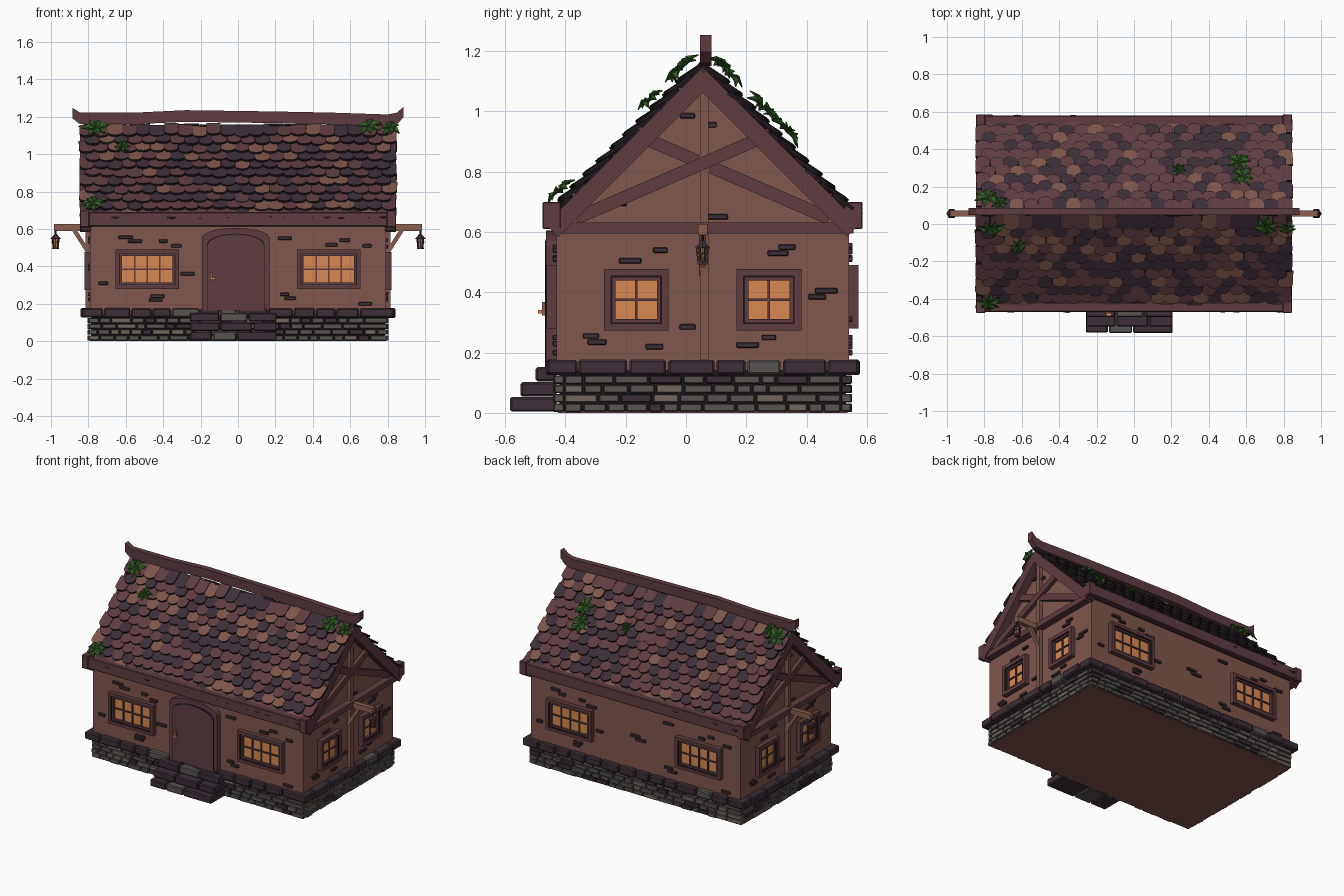
import bpy, bmesh, math, random
from mathutils import Matrix, Vector

random.seed(4)
cube = bpy.data.objects.get("Cube")
if cube:
    bpy.data.objects.remove(cube)

PALETTE = {
    "plaster": (0.22, 0.092, 0.075), "maroon_wood": (0.112, 0.045, 0.052),
    "dark_slate": (0.046, 0.028, 0.04), "clay": (0.21, 0.09, 0.068),
    "grey_stone": (0.095, 0.088, 0.08), "pale_stone": (0.17, 0.135, 0.115),
    "outline": (0.014, 0.009, 0.012), "amber_glass": (0.68, 0.25, 0.085),
    "leaf_green": (0.036, 0.11, 0.02), "light_wood": (0.26, 0.11, 0.08),
}
MATS, IDX = [], {}
for name, rgb in PALETTE.items():
    m = bpy.data.materials.new(name)
    m.use_nodes = True
    m.diffuse_color = (*rgb, 1)
    bsdf = m.node_tree.nodes["Principled BSDF"]
    bsdf.inputs["Base Color"].default_value = (*rgb, 1)
    bsdf.inputs["Roughness"].default_value = 0.9
    IDX[name] = len(MATS)
    MATS.append(m)

T = Matrix.Translation
R = Matrix.Rotation
ID = Matrix.Identity(4)
CY = 0.055                      # centre line of the house
HX, HY = 0.79, 0.485            # wall half sizes


def finish(bm, name, bevel=0):
    bmesh.ops.recalc_face_normals(bm, faces=bm.faces)
    me = bpy.data.meshes.new(name)
    bm.to_mesh(me)
    bm.free()
    for m in MATS:
        me.materials.append(m)
    ob = bpy.data.objects.new(name, me)
    bpy.context.collection.objects.link(ob)
    if bevel:
        mod = ob.modifiers.new("Bevel", 'BEVEL')
        mod.width, mod.segments = bevel, 1
    return ob


def paint(verts, mat):
    for f in {f for v in verts for f in v.link_faces}:
        f.material_index = IDX[mat]


def box(bm, size, loc, mat, M=ID):
    r = bmesh.ops.create_cube(bm, size=1, matrix=M @ T(loc) @ Matrix.Diagonal((*size, 1)))
    paint(r["verts"], mat)


def strut(bm, p, q, depth, width, mat, M=ID):
    p, q = Vector(p), Vector(q)
    rot = (q - p).to_track_quat('Z', 'Y').to_matrix().to_4x4()
    box(bm, (depth, width, (q - p).length), (0, 0, 0), mat, M @ T((p + q) / 2) @ rot)


def cone(bm, r1, r2, h, loc, mat, M, seg=6):
    r = bmesh.ops.create_cone(bm, cap_ends=True, segments=seg, radius1=r1, radius2=r2,
                              depth=h, matrix=M @ T(loc))
    paint(r["verts"], mat)


def prism(bm, pts, y0, y1, mat, M=ID, rim=None):
    a = [bm.verts.new(M @ Vector((x, y0, z))) for x, z in pts]
    b = [bm.verts.new(M @ Vector((x, y1, z))) for x, z in pts]
    for cap in (a, b[::-1]):
        bm.faces.new(cap).material_index = IDX[mat]
    for i in range(len(a)):
        j = (i + 1) % len(a)
        bm.faces.new((a[j], a[i], b[i], b[j])).material_index = IDX[rim or mat]


def side(deg, dist):
    """Frame on one side of the house: local -y points outward."""
    return T((0, CY, 0)) @ R(math.radians(deg), 4, 'Z') @ T((0, -dist, 0))


FRONT, BACK, RIGHT, LEFT = side(0, HY), side(180, HY), side(90, HX), side(-90, HX)
GABLES = (RIGHT, LEFT)

# Walls with gables
bm = bmesh.new()
prism(bm, [(-HY, 0.14), (HY, 0.14), (HY, 0.625), (0, 1.11), (-HY, 0.625)],
      -HX, HX, "plaster", T((0, CY, 0)) @ R(math.pi / 2, 4, 'Z'))
finish(bm, "walls")

# Foundation core and floor
bm = bmesh.new()
box(bm, (1.57, 0.95, 0.14), (0, CY, 0.075), "outline")
box(bm, (1.58, 0.96, 0.006), (0, CY, 0.003), "plaster")
finish(bm, "foundation_core")


# Stone courses around the foundation
def run(bm, M, half, z, h, depth, lo, hi, choice, jitter):
    x = -half
    while x < half - 0.001:
        w = random.uniform(lo, hi)
        if half - x - w < lo:
            w = half - x
        out = random.uniform(0, jitter)
        box(bm, (w - 0.007, depth + out, h - 0.006 + out / 2), (x + w / 2, depth / 2 - out / 2, z + h / 2),
            random.choice(choice), M)
        x += w


def course(bm, hx, hy, z, h, depth, lo, hi, choice, jitter):
    for deg, dist, half in ((0, hy, hx), (180, hy, hx), (90, hx, hy - depth), (-90, hx, hy - depth)):
        run(bm, side(deg, dist), half, z, h, depth, lo, hi, choice, jitter)


GREYS = ["grey_stone"] * 6 + ["pale_stone"] * 2 + ["dark_slate"] * 2
CAPS = ["dark_slate"] * 6 + ["grey_stone"]
bm = bmesh.new()
for k in range(4):
    course(bm, 0.8, HY + 0.005, 0.002 + k * 0.031, 0.031, 0.03, 0.045, 0.115, GREYS, 0.006)
finish(bm, "foundation_bricks", 0.003)
bm = bmesh.new()
course(bm, 0.835, 0.515, 0.124, 0.054, 0.1, 0.09, 0.17, CAPS, 0.008)
finish(bm, "cap_stones", 0.007)

# Front steps
bm = bmesh.new()
for k, y in enumerate((-0.58, -0.545, -0.495)):
    M = T((-0.025, y, 0))
    run(bm, M, 0.235, 0.002 + k * 0.05, 0.052, -0.43 - y, 0.11, 0.18,
        ["dark_slate"] * 2 + ["grey_stone"], 0.004)
finish(bm, "front_steps", 0.006)

# Loose bricks showing through the plaster
LONG = [(-.6, .555), (-.55, .535), (-.33, .51), (-.4, .535), (-.43, .24), (-.44, .22), (-.72, .31),
        (-.27, .36), (.25, .55), (.5, .515), (.57, .54), (.69, .51), (.25, .25), (.28, .23), (.68, .2)]
SHORT = [(-.28, .695), (.05, .65), (-.05, .985), (.02, .955), (-.14, .54), (-.24, .505), (.28, .55),
         (.25, .53), (.41, .405), (.38, .385), (-.05, .285), (-.37, .255), (-.35, .235), (-.16, .22),
         (.22, .25), (.15, .225)]
bm = bmesh.new()
for M, spots in ((FRONT, LONG), (BACK, LONG + [(0, .4), (.04, .38)]), (RIGHT, SHORT), (LEFT, SHORT)):
    for x, z in spots:
        box(bm, (random.uniform(.045, .08), 0.022, 0.018), (x, -0.002, z), "dark_slate", M)
finish(bm, "wall_bricks", 0.003)


# Windows: nested frames, glass and glazing bars
def ring(bm, w, h, t, d, mat, M):
    for s in (-1, 1):
        box(bm, (t, d, h), (s * (w - t) / 2, -d / 2, 0), mat, M)
        box(bm, (w - 2 * t, d, t), (0, -d / 2, s * (h - t) / 2), mat, M)


def window(bm, M, w, h, t, cols):
    ring(bm, w, h, t, 0.032, "maroon_wood", M)
    ring(bm, w - 2 * t, h - 2 * t, 0.004, 0.026, "outline", M)
    ring(bm, w - 2 * t - 0.008, h - 2 * t - 0.008, 0.011, 0.022, "maroon_wood", M)
    gw, gh = w - 2 * t - 0.03, h - 2 * t - 0.03
    box(bm, (gw, 0.008, gh), (0, -0.004, 0), "amber_glass", M)
    for i in range(1, cols):
        box(bm, (0.008, 0.016, gh), (gw * (i / cols - 0.5), -0.008, 0), "maroon_wood", M)
    box(bm, (gw, 0.016, 0.008), (0, -0.008, 0), "maroon_wood", M)


for label, M, u, z, w, h, t, cols in (
        ("front", FRONT, 0.485, 0.385, 0.34, 0.21, 0.02, 4), ("back", BACK, 0.485, 0.385, 0.34, 0.21, 0.02, 4),
        ("right", RIGHT, 0.22, 0.375, 0.215, 0.205, 0.024, 2), ("left", LEFT, 0.22, 0.375, 0.215, 0.205, 0.024, 2)):
    bm = bmesh.new()
    for s in (-1, 1):
        window(bm, M @ T((s * u, 0, z)), w, h, t, cols)
    finish(bm, label + "_windows")


# Arched door
def arch(half, top, rise, bottom=0.165):
    crown = [(half * math.cos(a), top - rise + rise * math.sin(a))
             for a in (math.pi * i / 10 for i in range(1, 10))]
    return [(-half, bottom), (half, bottom), (half, top - rise)] + crown + [(-half, top - rise)]


bm = bmesh.new()
D = FRONT @ T((-0.012, 0, 0))
prism(bm, arch(0.18, 0.605, 0.05), -0.034, 0.01, "maroon_wood", D)
prism(bm, arch(0.155, 0.575, 0.06), -0.036, 0, "outline", D)
prism(bm, arch(0.15, 0.57, 0.06), -0.038, 0, "maroon_wood", D)
box(bm, (0.018, 0.012, 0.045), (-0.13, -0.042, 0.345), "light_wood", D)
box(bm, (0.03, 0.014, 0.012), (-0.122, -0.054, 0.335), "amber_glass", D)
finish(bm, "front_door")

# Gable timbers
bm = bmesh.new()
for M in GABLES:
    for s in (-1, 1):
        strut(bm, (s * 0.5, -0.025, 0.605), (s * -0.012, -0.025, 1.117), 0.058, 0.06, "maroon_wood", M)
        strut(bm, (s * -0.42, -0.018 - s * 0.004, 0.645), (s * 0.225, -0.018 - s * 0.004, 0.925),
              0.024, 0.042, "maroon_wood", M)
    box(bm, (1.0, 0.05, 0.036), (0, -0.022, 0.613), "maroon_wood", M)
    box(bm, (0.028, 0.028, 0.93), (0.005, -0.012, 0.635), "plaster", M)
finish(bm, "gable_timbers")

# Lantern brackets and lanterns
bm = bmesh.new()
for M in GABLES:
    box(bm, (0.032, 0.2, 0.036), (0, -0.095, 0.608), "light_wood", M)
    strut(bm, (0, 0, 0.46), (0, -0.09, 0.6), 0.024, 0.022, "light_wood", M)
finish(bm, "lantern_brackets")
bm = bmesh.new()
for M in GABLES:
    L = M @ T((0, -0.185, 0))
    cone(bm, 0.005, 0.005, 0.03, (0, 0, 0.583), "outline", L)
    cone(bm, 0.028, 0.006, 0.025, (0, 0, 0.56), "dark_slate", L)
    cone(bm, 0.013, 0.018, 0.045, (0, 0, 0.526), "amber_glass", L)
    cone(bm, 0.02, 0.016, 0.012, (0, 0, 0.498), "dark_slate", L)
    for i in range(6):
        c, s = math.cos(i * math.pi / 3), math.sin(i * math.pi / 3)
        strut(bm, (0.014 * c, 0.014 * s, 0.5), (0.02 * c, 0.02 * s, 0.552), 0.006, 0.006, "dark_slate", L)
    cone(bm, 0.021, 0.021, 0.005, (0, 0, 0.53), "dark_slate", L)
finish(bm, "lanterns")

# Roof slabs and eave boards
SLOPES = [T((0, CY, 0)) @ R(a, 4, 'Z') @ T((0, -0.515, 0.635)) @ R(-math.pi / 4, 4, 'X') for a in (0, math.pi)]
bm = bmesh.new()
for M in SLOPES:
    box(bm, (1.67, 0.03, 0.728), (0, 0.015, 0.364), "dark_slate", M)
finish(bm, "roof_slabs")
bm = bmesh.new()
for deg in (0, 180):
    M = side(deg, 0.5)
    box(bm, (1.68, 0.05, 0.075), (0, 0, 0.653), "maroon_wood", M)
    for s in (-1, 1):
        box(bm, (0.05, 0.062, 0.09), (s * 0.82, 0, 0.655), "maroon_wood", M)
finish(bm, "eave_boards", 0.004)

# Rounded roof tiles in staggered rows
MIX = (["maroon_wood"] * 9 + ["dark_slate"] * 7 + ["clay"] * 4,
       ["maroon_wood"] * 12 + ["dark_slate"] * 6 + ["clay"] * 2)
bm = bmesh.new()
for M, mix in zip(SLOPES, MIX):
    for row in range(11):
        for col in range(22):
            w = random.uniform(0.036, 0.041)
            pts = [(-w, 0.1), (-w, 0.022)] + [(-w * math.cos(a), 0.022 - 0.026 * math.sin(a)) for a in
                                             (math.pi * i / 6 for i in range(1, 6))] + [(w, 0.022), (w, 0.1)]
            x = (col - 10.5) * 0.0755 + (0.016 if row % 2 else -0.016)
            tile = M @ T((x, -random.uniform(0.022, 0.03), 0.018 + row * 0.062 + random.uniform(-.008, .008)))
            tile = tile @ R(-0.2, 4, 'X') @ R(random.uniform(-.05, .05), 4, 'Y')
            prism(bm, pts, 0, 0.012, random.choice(mix), tile, "outline")
finish(bm, "roof_tiles")

# Ridge beam, slightly wavy with upturned ends
bm = bmesh.new()
TOP = [(-.885, 1.248), (-.845, 1.222), (-.55, 1.222), (-.28, 1.235), (.2, 1.228), (.5, 1.222),
       (.8, 1.212), (.85, 1.222), (.885, 1.253)]
prism(bm, TOP + [(x, z - 0.062 + 0.006 * (abs(x) > 0.86)) for x, z in reversed(TOP)],
      CY - 0.008, CY + 0.03, "maroon_wood")
finish(bm, "ridge_beam")

# Leaf clumps growing on the roof
CLUMPS = [(0, -.76, .665, .075), (0, -.62, .525, .05), (0, -.78, .1, .065), (0, .7, .68, .07),
          (0, .815, .67, .055), (1, -.56, .38, .07), (1, -.58, .49, .07), (1, -.24, .44, .045),
          (1, .78, .65, .075), (1, .72, .69, .05)]
bm = bmesh.new()
for slope, x, v, size in CLUMPS:
    for i in range(7):
        r = size * random.uniform(0.8, 1.1)
        leaf = SLOPES[slope] @ T((x, -0.045, v)) @ R(i * math.tau / 7 + 0.3, 4, 'Y') @ R(random.uniform(-.1, .4), 4, 'X')
        base, tip, lf, rt, mid = [bm.verts.new(leaf @ Vector(p)) for p in (
            (0, 0, 0), (0, 0.012, r), (-.3 * r, -.012, .5 * r), (.3 * r, -.012, .5 * r), (0, 0, .55 * r))]
        for f in ((base, mid, lf), (mid, tip, lf), (base, rt, mid), (mid, rt, tip)):
            bm.faces.new(f).material_index = IDX["leaf_green"]
leaves = finish(bm, "roof_leaves")
leaves.modifiers.new("Thickness", 'SOLIDIFY').thickness = 0.004
